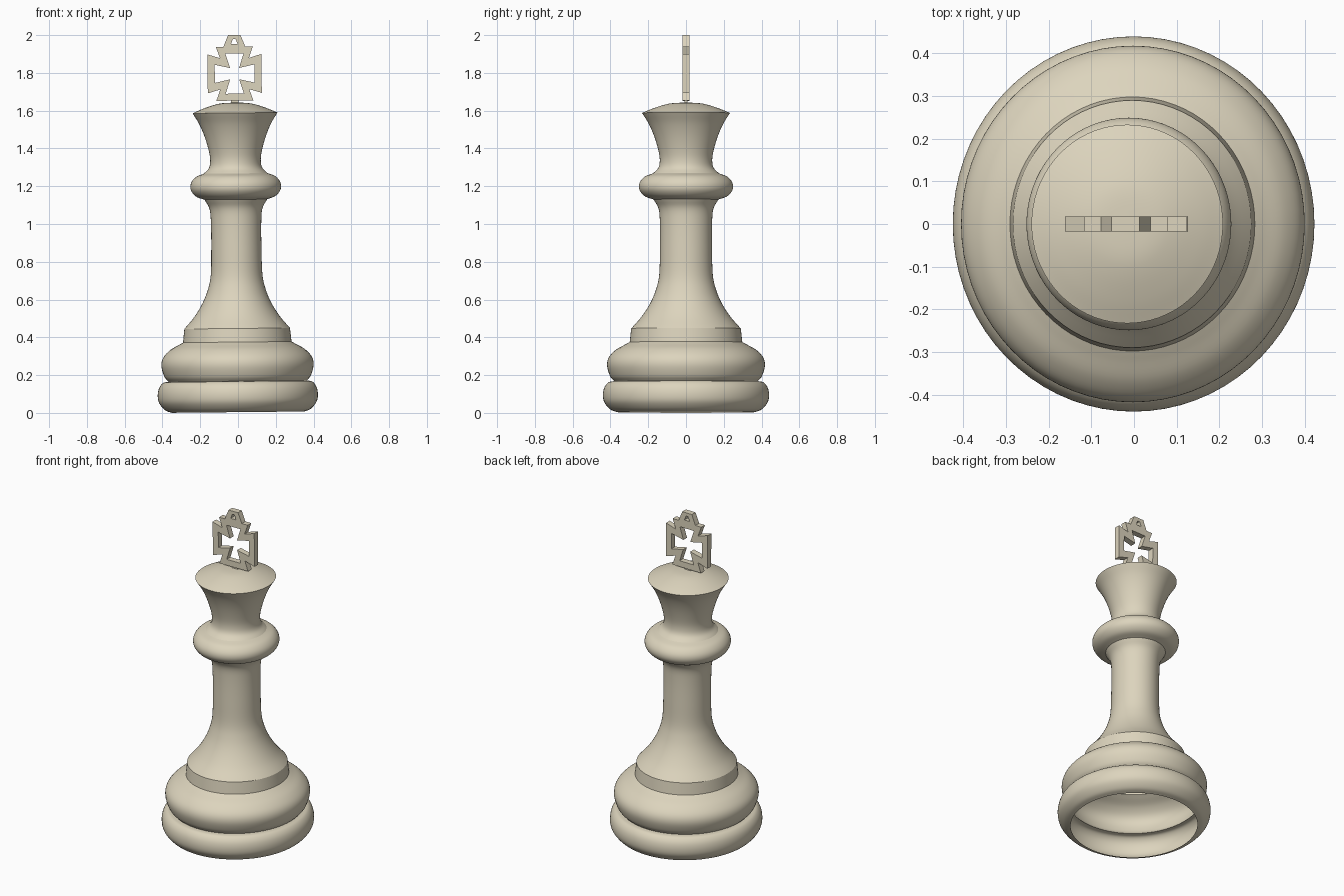
import bpy, bmesh, math
from mathutils import Matrix, Vector

cube = bpy.data.objects.get("Cube")
if cube:
    bpy.data.objects.remove(cube)

ivory = bpy.data.materials.new("ivory")
ivory.use_nodes = True
IVORY = (0.72, 0.66, 0.51, 1)
ivory.diffuse_color = IVORY
ivory.node_tree.nodes["Principled BSDF"].inputs["Base Color"].default_value = IVORY

# The piece is slightly oval and leans a little
TILT = Matrix.Rotation(-0.01, 4, 'Y')
OVAL = Matrix.Diagonal((0.964, 1, 1, 1))


def finish(name, bm, smooth):
    bmesh.ops.recalc_face_normals(bm, faces=bm.faces)
    bm.transform(TILT)
    mesh = bpy.data.meshes.new(name)
    bm.to_mesh(mesh)
    bm.free()
    mesh.materials.append(ivory)
    ob = bpy.data.objects.new(name, mesh)
    bpy.context.collection.objects.link(ob)
    if smooth:
        bpy.ops.object.select_all(action='DESELECT')
        ob.select_set(True)
        bpy.context.view_layer.objects.active = ob
        bpy.ops.object.shade_smooth_by_angle(angle=math.radians(35))
    return ob


def curve_through(points, steps=5):
    """Smooth path through (radius, height) points."""
    p = [Vector(q) for q in points]
    p = [2 * p[0] - p[1]] + p + [2 * p[-1] - p[-2]]
    out = []
    for a, b, c, d in zip(p, p[1:], p[2:], p[3:]):
        for i in range(steps):
            t = i / steps
            out.append(0.5 * (2 * b + (c - a) * t + (2 * a - 5 * b + 4 * c - d) * t * t
                              + (3 * b - a - 3 * c + d) * t ** 3))
    return out + [p[-2]]


def lathe(name, points, steps=5):
    bm = bmesh.new()
    verts = [bm.verts.new((r, 0, z)) for r, z in curve_through(points, steps)]
    edges = [bm.edges.new(pair) for pair in zip(verts, verts[1:])]
    bmesh.ops.spin(bm, geom=verts + edges, cent=(0, 0, 0), axis=(0, 0, 1),
                   angle=math.tau, steps=72)
    bmesh.ops.remove_doubles(bm, verts=bm.verts, dist=0.0005)
    bm.transform(OVAL)
    return finish(name, bm, True)


# Turned body, open underneath
lathe("foot_ring", [(.365, .004), (.40, .018), (.432, .055), (.44, .095),
                    (.432, .135), (.41, .162), (.38, .168)])
lathe("base_ring", [(.38, .168), (.402, .195), (.418, .25), (.408, .295),
                    (.37, .335), (.32, .363), (.298, .375)])
lathe("base_band", [(.298, .375), (.29, .447)], 1)
lathe("skirt_and_column", [(.29, .447), (.235, .51), (.19, .58), (.16, .65), (.142, .73),
                           (.138, .86), (.138, 1.0), (.145, 1.08), (.172, 1.13)])
lathe("collar", [(.172, 1.13), (.218, 1.147), (.246, 1.18), (.246, 1.217),
                 (.22, 1.25), (.175, 1.268)])
lathe("crown", [(.175, 1.268), (.148, 1.295), (.139, 1.33), (.144, 1.38),
                (.167, 1.46), (.197, 1.53), (.233, 1.588)])
lathe("crown_top", [(.233, 1.588), (.18, 1.61), (.12, 1.63), (.07, 1.64), (0, 1.643)])


# Cross on top: flat outlined frames
CROSS_Z = 1.796
HALF = 0.018


def frame(name, outer, inner):
    """Plate between two matching outlines."""
    bm = bmesh.new()
    n = len(outer)
    o, i = ([bm.verts.new((x, -HALF, CROSS_Z + z)) for x, z in loop] for loop in (outer, inner))
    for k in range(n):
        m = (k + 1) % n
        bm.faces.new((o[k], o[m], i[m], i[k]))
    grown = bmesh.ops.extrude_face_region(bm, geom=bm.faces[:])
    moved = [v for v in grown["geom"] if isinstance(v, bmesh.types.BMVert)]
    bmesh.ops.translate(bm, verts=moved, vec=(0, 2 * HALF, 0))
    return finish(name, bm, False)


def four_way(quarter):
    """Mirror one quadrant's outline into a closed loop."""
    back = quarter[::-1]
    return (quarter + [(-x, z) for x, z in back]
            + [(-x, -z) for x, z in quarter] + [(x, -z) for x, z in back])


frame("cross",
      four_way([(.143, .103), (.077, .083), (.098, .143)]),
      four_way([(.105, .048), (.024, .030), (.048, .106)]))
frame("cross_tip",
      [(.058, .143), (.033, .204), (-.033, .204), (-.058, .143)],
      [(.018, .156), (.007, .184), (-.007, .184), (-.018, .156)])

# Short stem under the cross
bm = bmesh.new()
bmesh.ops.create_cube(bm, size=1)
bm.transform(Matrix.Translation((0, 0, 1.645)) @ Matrix.Diagonal((.04, .018, .03, 1)))
finish("cross_stem", bm, False)
